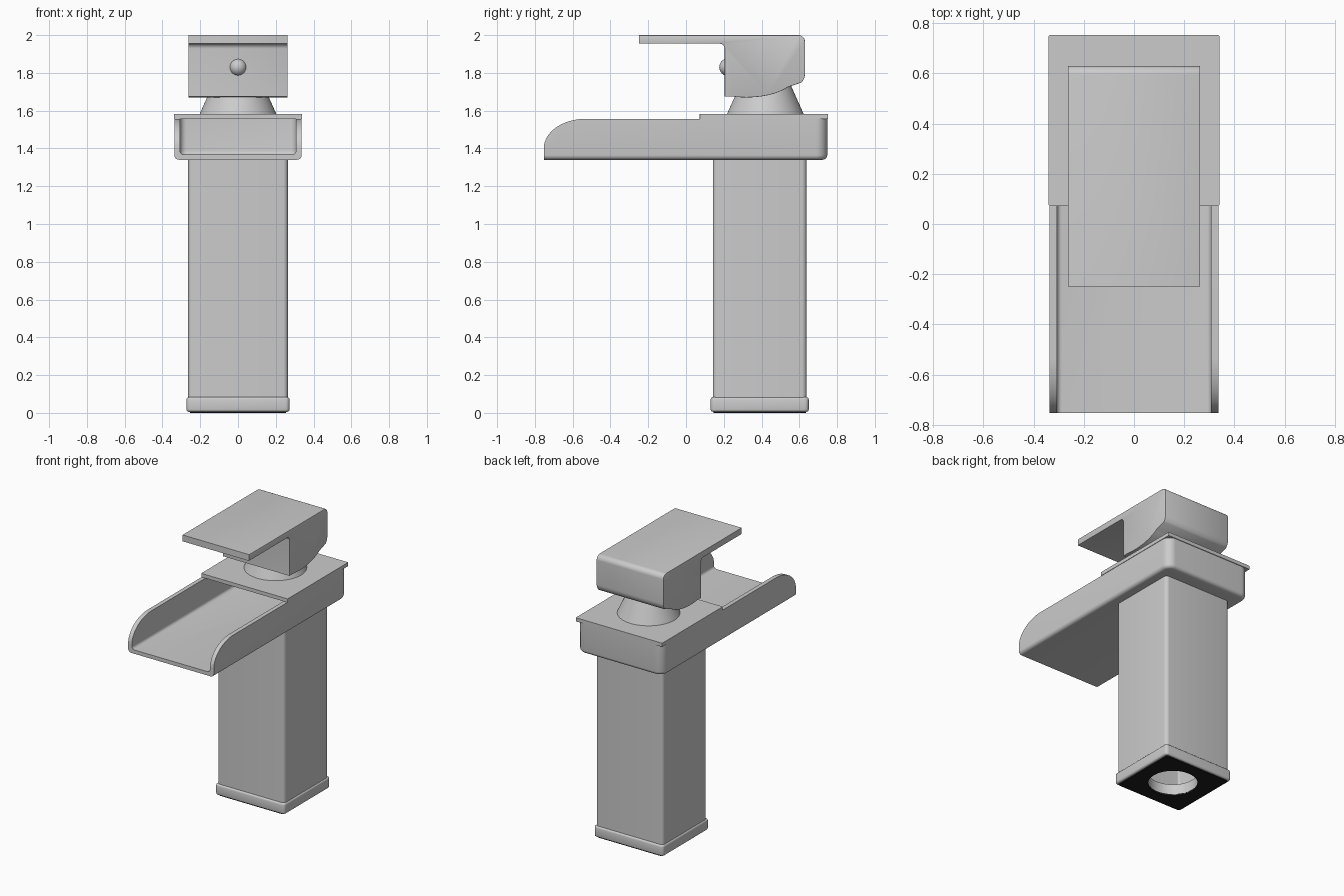
import bpy, bmesh, math
from mathutils import Matrix, Vector

if "Cube" in bpy.data.objects:
    bpy.data.objects.remove(bpy.data.objects["Cube"])


def material(name, rgb):
    m = bpy.data.materials.new(name)
    m.diffuse_color = (*rgb, 1)
    m.use_nodes = True
    m.node_tree.nodes["Principled BSDF"].inputs["Base Color"].default_value = m.diffuse_color
    return m


METAL = material("brushed grey metal", (0.6, 0.6, 0.6))
RUBBER = material("black rubber", (0.012, 0.012, 0.012))


def finish(name, bm, mat):
    bmesh.ops.recalc_face_normals(bm, faces=bm.faces)
    mesh = bpy.data.meshes.new(name)
    bm.to_mesh(mesh)
    bm.free()
    mesh.materials.append(mat)
    ob = bpy.data.objects.new(name, mesh)
    bpy.context.collection.objects.link(ob)
    return ob


def activate(ob):
    bpy.ops.object.select_all(action='DESELECT')
    ob.select_set(True)
    bpy.context.view_layer.objects.active = ob


def smooth(ob):
    activate(ob)
    bpy.ops.object.shade_smooth_by_angle(angle=math.radians(35))


def bevel(bm, test, width, segments=5):
    """Round the edges whose two end points satisfy the test."""
    edges = [e for e in bm.edges if test(e.verts[0].co, e.verts[1].co)]
    bmesh.ops.bevel(bm, geom=edges, offset=width, segments=segments,
                    profile=0.5, affect='EDGES', clamp_overlap=True)


def near(a, b):
    return abs(a - b) < 1e-4


def upright(a, b):
    return near(a.x, b.x) and near(a.y, b.y)


def prism(profile, half):
    """Extrude a (y, z) outline across x."""
    bm = bmesh.new()
    face = bm.faces.new([bm.verts.new((-half, y, z)) for y, z in profile])
    ext = bmesh.ops.extrude_face_region(bm, geom=[face])
    bmesh.ops.translate(bm, vec=(2 * half, 0, 0),
                        verts=[v for v in ext["geom"] if isinstance(v, bmesh.types.BMVert)])
    return bm


def box(half, y0, y1, z0, z1):
    return prism([(y0, z0), (y1, z0), (y1, z1), (y0, z1)], half)


def cylinder(r0, r1, y, z0, z1):
    bm = bmesh.new()
    bmesh.ops.create_cone(bm, cap_ends=True, segments=64, radius1=r0, radius2=r1, depth=z1 - z0,
                          matrix=Matrix.Translation((0, y, (z0 + z1) / 2)))
    return bm


def cut(ob, bm):
    """Subtract a temporary cutter from an object."""
    cutter = finish("cutter", bm, METAL)
    cutter.hide_render = True
    activate(ob)
    mod = ob.modifiers.new("cut", 'BOOLEAN')
    mod.operation, mod.solver, mod.object = 'DIFFERENCE', 'EXACT', cutter
    bpy.ops.object.modifier_apply(modifier=mod.name)
    bpy.data.objects.remove(cutter)


def arc(cy, cz, ry, rz, a0, a1, n):
    return [(cy + ry * math.cos(math.radians(a0 + (a1 - a0) * i / n)),
             cz + rz * math.sin(math.radians(a0 + (a1 - a0) * i / n))) for i in range(n + 1)]


CY = 0.39   # centre of the column in y

# rubber gasket under the base
bm = box(0.255, CY - 0.245, CY + 0.245, 0, 0.012)
bevel(bm, upright, 0.012)
gasket = finish("base_gasket", bm, RUBBER)
cut(gasket, cylinder(0.16, 0.16, CY, -0.1, 0.2))

# base collar
bm = box(0.273, CY - 0.26, CY + 0.26, 0.006, 0.083)
bevel(bm, upright, 0.022)
bevel(bm, lambda a, b: near(a.z, b.z), 0.012, 3)
base = finish("base_collar", bm, METAL)
cut(base, cylinder(0.16, 0.16, CY, -0.1, 0.2))
smooth(base)

# hollow square column
bm = box(0.264, CY - 0.248, CY + 0.248, 0.05, 1.35)
bevel(bm, upright, 0.025)
column = finish("column", bm, METAL)
bm = box(0.235, CY - 0.22, CY + 0.22, -0.1, 1.31)
bevel(bm, upright, 0.012)
cut(column, bm)
smooth(column)

# open waterfall spout: rounded lip in front, rounded corners behind
TOP, BOTTOM, BACK = 1.557, 1.34, 0.748
outline = [(-0.753, BOTTOM), (BACK, BOTTOM), (BACK, TOP)]
outline += arc(-0.53, 1.40, 0.223, TOP - 1.40, 90, 180, 16)
bm = prism(outline, 0.337)
bevel(bm, lambda a, b: upright(a, b) and near(a.y, BACK), 0.06, 8)
bevel(bm, lambda a, b: near(a.z, BOTTOM) and near(b.z, BOTTOM)
      and max(a.y, b.y) > -0.7, 0.025)
spout = finish("waterfall_spout", bm, METAL)
bm = box(0.307, -1.0, 0.718, 1.367, 1.8)
bevel(bm, lambda a, b: upright(a, b) and a.y > 0, 0.035, 8)
bevel(bm, lambda a, b: near(a.z, 1.367) and near(b.z, 1.367)
      and max(a.y, b.y) > -0.9, 0.02)
cut(spout, bm)
smooth(spout)

# cover plate over the back of the spout
bm = box(0.34, 0.072, 0.753, TOP, 1.583)
bevel(bm, upright, 0.004, 2)
finish("cover_plate", bm, METAL)

# cone carrying the handle
smooth(finish("handle_cone", cylinder(0.204, 0.128, 0.42, 1.58, 1.75), METAL))

# lever handle: flat blade and a block with a curved underside
outline = [(-0.25, 2.0), (-0.25, 1.955)]
outline += arc(0.178, 1.928, 0.027, 0.027, 90, 0, 6)
outline += [(0.205, 1.675)]
outline += arc(0.32, 1.80, 0.27, 0.13, -105, -35, 14)
outline += arc(0.565, 1.795, 0.065, 0.065, -45, 0, 6)
outline += arc(0.595, 1.965, 0.035, 0.035, 0, 90, 8)
bm = prism(outline, 0.263)
bevel(bm, lambda a, b: near(a.x, b.x), 0.003, 2)
smooth(finish("lever_handle", bm, METAL))

# small round stud on the front of the handle block
bm = bmesh.new()
bmesh.ops.create_uvsphere(bm, u_segments=32, v_segments=16, radius=0.046,
                          matrix=Matrix.Translation((0, 0.222, 1.83)))
smooth(finish("handle_stud", bm, METAL))
